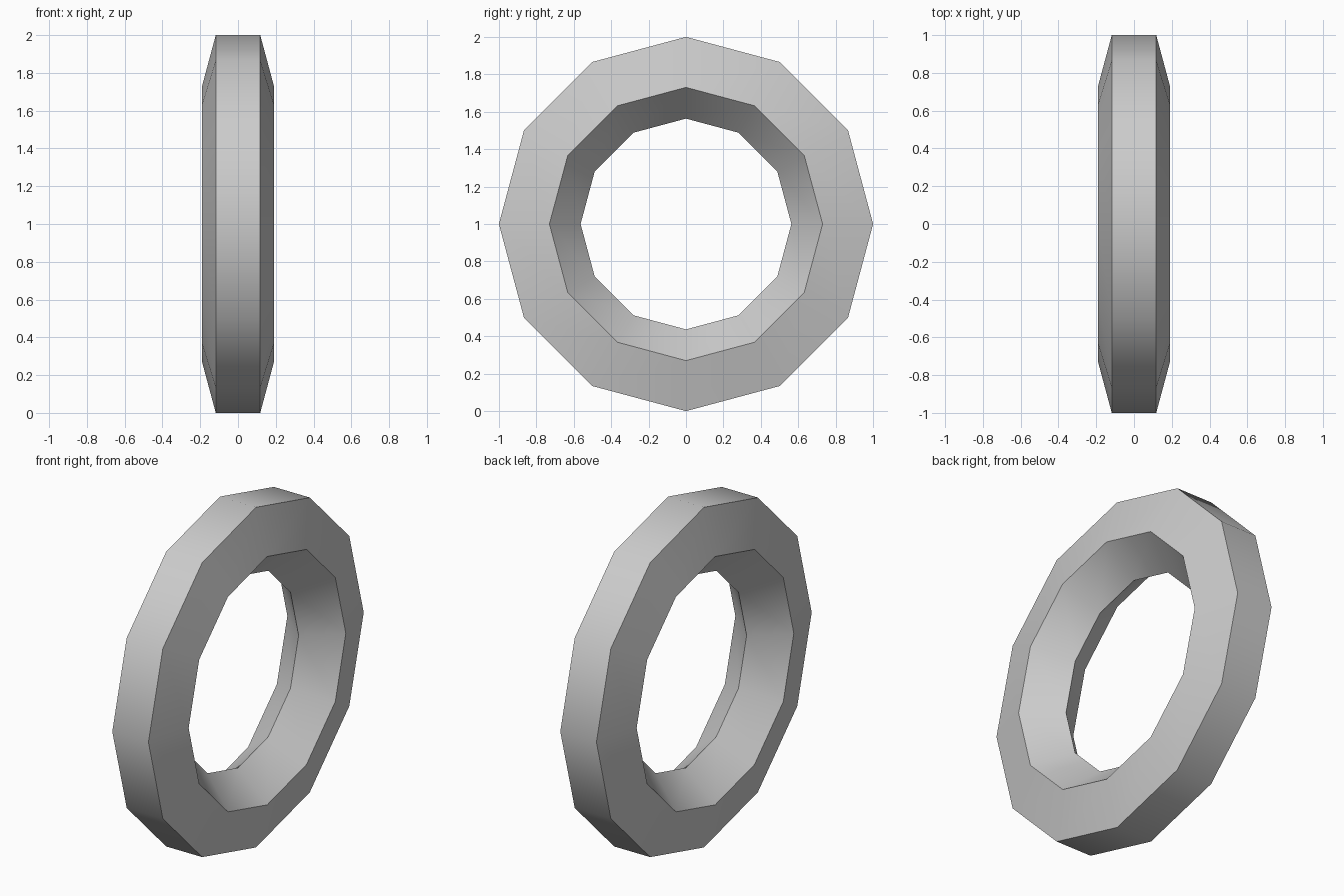
import bpy, bmesh
from math import sin, cos, pi, radians

if "Cube" in bpy.data.objects:
    bpy.data.objects.remove(bpy.data.objects["Cube"])

SEGMENTS, SIDES = 12, 5
RING_R, HALF_W, HALF_H = 0.805, 0.2, 0.2415   # ring radius, section size along x and radially

bm = bmesh.new()

# Pentagon section with its flat side outward, swept around the x axis
rings = []
for i in range(SEGMENTS):
    a = 2 * pi * i / SEGMENTS
    ring = []
    for j in range(SIDES):
        t = 2 * pi * (j + 0.5) / SIDES
        r = RING_R + HALF_H * cos(t)
        ring.append(bm.verts.new((HALF_W * sin(t), r * cos(a), 1 + r * sin(a))))
    rings.append(ring)

for i in range(SEGMENTS):
    p, q = rings[i], rings[(i + 1) % SEGMENTS]
    for j in range(SIDES):
        k = (j + 1) % SIDES
        bm.faces.new((p[j], p[k], q[k], q[j]))
bmesh.ops.recalc_face_normals(bm, faces=bm.faces)

mesh = bpy.data.meshes.new("ring")
bm.to_mesh(mesh)
bm.free()
obj = bpy.data.objects.new("ring", mesh)
bpy.context.collection.objects.link(obj)

# Smooth around the ring, crisp at the section corners
bpy.context.view_layer.objects.active = obj
obj.select_set(True)
bpy.ops.object.shade_smooth_by_angle(angle=radians(40))
